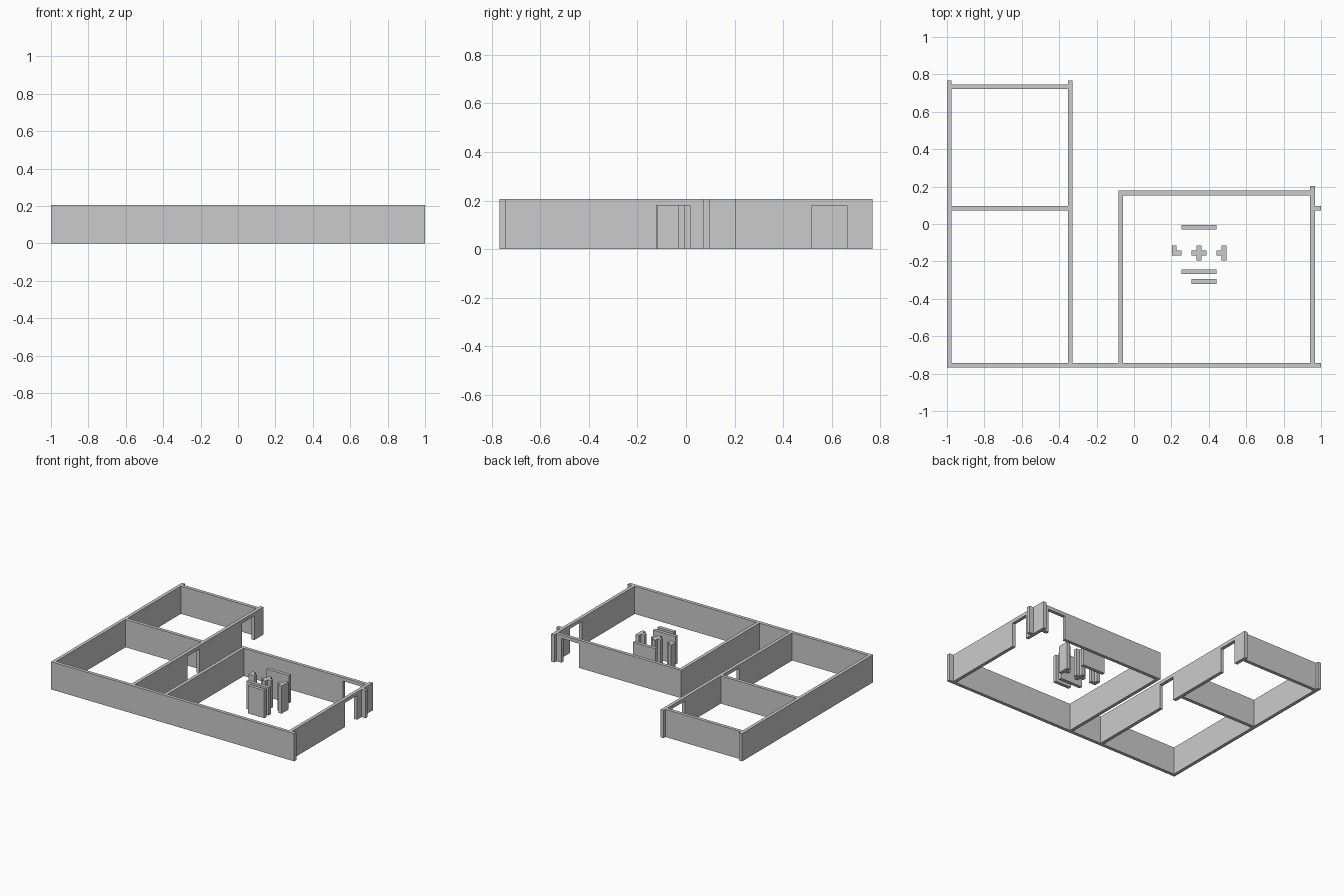
import bpy
import bmesh
from mathutils import Vector

HEIGHT = 0.206      # wall height
DOOR = 0.18         # door head height
T = 0.025           # wall thickness

cube = bpy.data.objects.get("Cube")
if cube:
    bpy.data.objects.remove(cube, do_unlink=True)

grey = bpy.data.materials.new("plaster_grey")
grey.use_nodes = True
colour = (0.6, 0.6, 0.6, 1)
grey.diffuse_color = colour
grey.node_tree.nodes["Principled BSDF"].inputs["Base Color"].default_value = colour


def extrude(name, outline, depth):
    """Make a prism from a flat outline pushed along a depth vector."""
    bm = bmesh.new()
    face = bm.faces.new([bm.verts.new(p) for p in outline])
    new = bmesh.ops.extrude_face_region(bm, geom=[face])["geom"]
    moved = [v for v in new if isinstance(v, bmesh.types.BMVert)]
    bmesh.ops.translate(bm, verts=moved, vec=depth)
    bmesh.ops.recalc_face_normals(bm, faces=bm.faces)
    mesh = bpy.data.meshes.new(name)
    bm.to_mesh(mesh)
    bm.free()
    mesh.materials.append(grey)
    obj = bpy.data.objects.new(name, mesh)
    bpy.context.collection.objects.link(obj)
    return obj


def wall(name, axis, start, end, side, doors=()):
    """Wall along an axis, with its low face at side and notches for doors."""
    profile = [(start, 0)]
    for a, b in doors:
        profile += [(a, 0), (a, DOOR), (b, DOOR), (b, 0)]
    profile += [(end, 0), (end, HEIGHT), (start, HEIGHT)]
    if axis == "x":
        return extrude(name, [(u, side, z) for u, z in profile], Vector((0, T, 0)))
    return extrude(name, [(side, u, z) for u, z in profile], Vector((T, 0, 0)))


def column(name, plan):
    """Full height pillar from a plan outline."""
    return extrude(name, [(x, y, 0) for x, y in plan], Vector((0, 0, HEIGHT)))


# Outer and dividing walls
FRONT, BACK = -0.768, 0.768
INNER = FRONT + T
side_door = (-0.122, 0.018)
wall("front_wall", "x", -1, 1, FRONT)
wall("right_side_wall", "y", INNER, BACK, -1)
wall("middle_wall", "y", INNER, BACK, -0.354, [side_door, (0.518, 0.662)])
wall("small_room_back_wall", "x", -1 + T, -0.354, 0.722)
wall("small_room_divider", "x", -1 + T, -0.354, 0.071)

# Large room
wall("large_room_inner_wall", "y", INNER, 0.153, -0.084)
wall("large_room_back_wall", "x", -0.084, 0.942, 0.153, [(0.755, 0.9)])
wall("large_room_outer_wall", "y", INNER, 0.203, 0.942, [side_door])
wall("outer_wall_stub", "x", 0.942 + T, 1, 0.071)

# Straight partitions in the large room
wall("partition_back", "x", 0.255, 0.44, -0.03)
wall("partition_middle", "x", 0.255, 0.44, -0.267)
wall("partition_front", "x", 0.308, 0.44, -0.32)

# Pillars: corner, cross and tee plans on a shared grid of square cells
C = 0.0265
TOP = -0.115


def grid(x, cells):
    return [(x + i * C, TOP - j * C) for i, j in cells]


column("corner_pillar", grid(0.202, [(0, 0), (1, 0), (1, 1), (2, 1), (2, 2), (0, 2)]))
column("cross_pillar", grid(0.308, [(1, 0), (2, 0), (2, 1), (3, 1), (3, 2), (2, 2),
                                    (2, 3), (1, 3), (1, 2), (0, 2), (0, 1), (1, 1)]))
column("tee_pillar", grid(0.442, [(1, 0), (2, 0), (2, 3), (1, 3), (1, 2), (0, 2),
                                  (0, 1), (1, 1)]))
